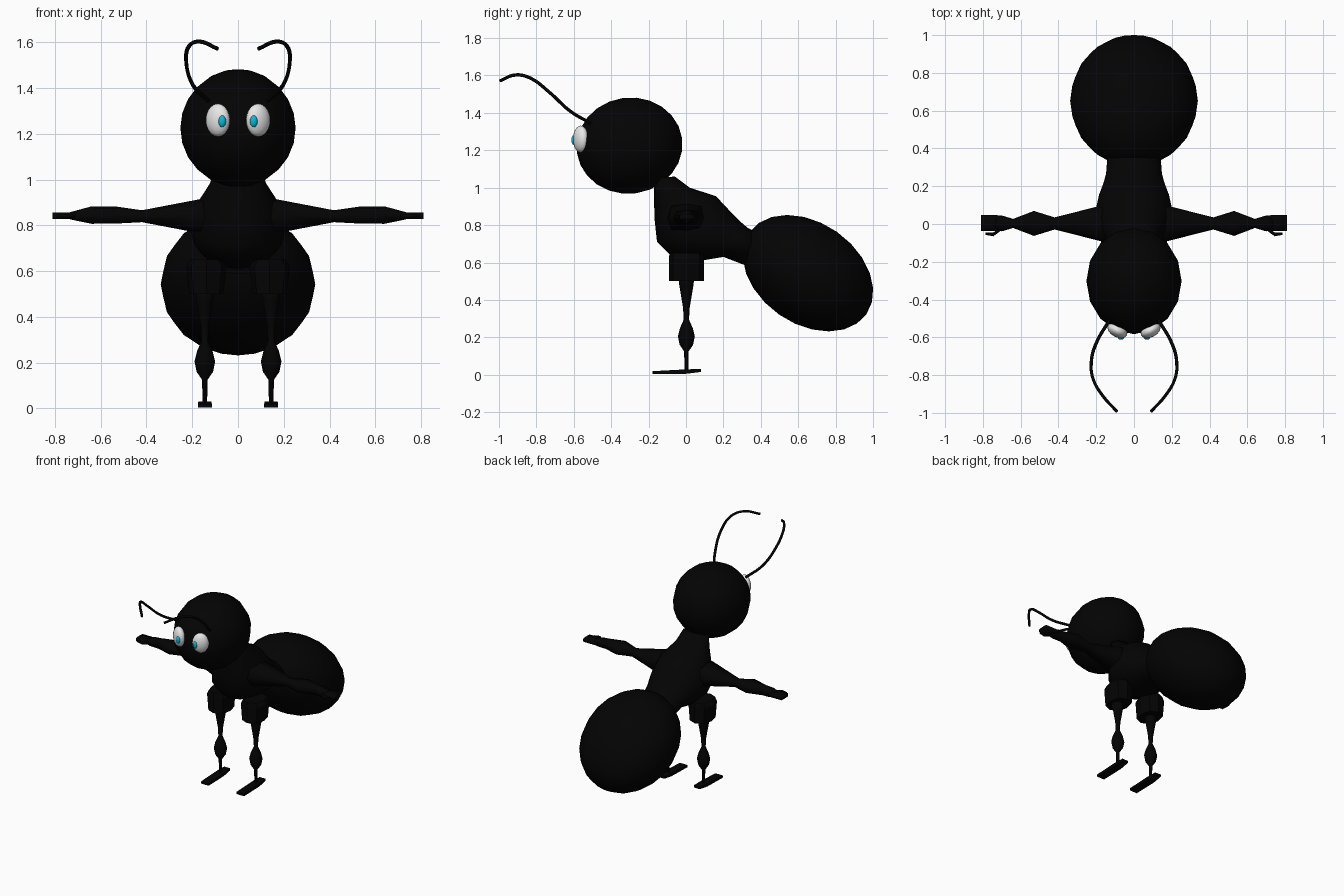
import bpy, bmesh, math
from mathutils import Vector, Matrix

if "Cube" in bpy.data.objects:
    bpy.data.objects.remove(bpy.data.objects["Cube"])


def material(name, rgb):
    m = bpy.data.materials.new(name)
    m.diffuse_color = (*rgb, 1)
    m.use_nodes = True
    m.node_tree.nodes["Principled BSDF"].inputs["Base Color"].default_value = m.diffuse_color
    return m


BLACK = material("black", (0.001, 0.001, 0.001))
WHITE = material("eye white", (0.8, 0.8, 0.8))
CYAN = material("cyan", (0.005, 0.47, 0.68))


def finish(name, bm, mat, smooth=True):
    bmesh.ops.recalc_face_normals(bm, faces=bm.faces)
    me = bpy.data.meshes.new(name)
    bm.to_mesh(me)
    bm.free()
    me.materials.append(mat)
    for p in me.polygons:
        p.use_smooth = smooth
    ob = bpy.data.objects.new(name, me)
    bpy.context.collection.objects.link(ob)
    return ob


def ellipsoid(name, loc, radii, mat, rot=None, seg=16, rings=10):
    bm = bmesh.new()
    bmesh.ops.create_uvsphere(bm, u_segments=seg, v_segments=rings, radius=1)
    m = Matrix.Translation(loc) @ (rot or Matrix()) @ Matrix.Diagonal((*radii, 1))
    bmesh.ops.transform(bm, matrix=m, verts=bm.verts)
    return finish(name, bm, mat)


def loft(name, rings, n, mat, smooth=True, power=1.0, turn=0.0):
    """Skin rings given as (centre, half axis u, half axis v); power < 1 squares them."""
    def f(t):
        return math.copysign(abs(t) ** power, t) if abs(t) > 1e-6 else 0.0
    bm = bmesh.new()
    loops = []
    for c, u, v in rings:
        angles = [2 * math.pi * (i + turn) / n for i in range(n)]
        loops.append([bm.verts.new(Vector(c) + Vector(u) * f(math.cos(a))
                                   + Vector(v) * f(math.sin(a))) for a in angles])
    for a, b in zip(loops, loops[1:]):
        for i in range(n):
            j = (i + 1) % n
            bm.faces.new((a[i], a[j], b[j], b[i]))
    bm.faces.new(loops[0])
    bm.faces.new(loops[-1])
    return finish(name, bm, mat, smooth)


# Head and drooping abdomen
ellipsoid("head", (0, -0.302, 1.225), (0.252, 0.284, 0.257), BLACK,
          Matrix.Rotation(math.radians(8), 4, "X"), rings=12)
ellipsoid("abdomen", (0, 0.652, 0.543), (0.338, 0.270, 0.382), BLACK,
          Matrix.Rotation(math.radians(55), 4, "X"), seg=20, rings=12)

# Thorax: rings fan from the neck round to the waist (front yz, back yz, half width)
thorax = [((-0.17, 1.05), (-0.06, 1.06), 0.10), ((-0.172, 0.97), (0.02, 1.0), 0.122),
          ((-0.168, 0.83), (0.16, 0.955), 0.18), ((-0.155, 0.71), (0.235, 0.875), 0.205),
          ((-0.09, 0.645), (0.265, 0.845), 0.20), ((0.08, 0.61), (0.295, 0.815), 0.17),
          ((0.20, 0.63), (0.33, 0.785), 0.148), ((0.33, 0.58), (0.40, 0.75), 0.14)]
rings = []
for a, b, w in thorax:
    a, b = Vector((0, *a)), Vector((0, *b))
    rings.append(((a + b) / 2, (w, 0, 0), (b - a) / 2))
loft("thorax", rings, 16, BLACK)

# x, z, half depth, half height along an arm
ARM = [(0.11, 0.835, 0.11, 0.09), (0.20, 0.84, 0.088, 0.068), (0.42, 0.84, 0.032, 0.026),
       (0.53, 0.845, 0.066, 0.037), (0.64, 0.845, 0.024, 0.038), (0.70, 0.843, 0.042, 0.024),
       (0.74, 0.842, 0.030, 0.014)]
# z, radius down a leg
SHIN = [(0.52, 0.042), (0.48, 0.038), (0.36, 0.018), (0.295, 0.014), (0.25, 0.034),
        (0.205, 0.045), (0.16, 0.036), (0.125, 0.012), (0.02, 0.010)]
ANTENNA = [(0.13, -0.51, 1.345), (0.195, -0.62, 1.41), (0.226, -0.73, 1.51),
           (0.213, -0.83, 1.585), (0.165, -0.91, 1.603), (0.09, -0.993, 1.572)]

for s, side in ((-1, "right"), (1, "left")):
    # Arm with a flat hand and a thumb
    loft(side + "_arm", [((s * x, 0.003, z), (0, d, 0), (0, 0, h)) for x, z, d, h in ARM],
         8, BLACK, power=0.6)
    loft(side + "_hand", [((s * x, 0.005, 0.842), (0, d, 0), (0, 0, 0.015))
                          for x, d in ((0.69, 0.038), (0.73, 0.042), (0.81, 0.042))],
         8, BLACK, power=0.4)
    loft(side + "_thumb", [((s * x, y, 0.842), (0, r, 0), (0, 0, r))
                           for x, y, r in ((0.71, -0.03, 0.01), (0.745, -0.055, 0.01),
                                           (0.785, -0.052, 0.006))], 6, BLACK)

    # Thigh block, shin with knee bulge and foot
    loft(side + "_thigh", [((s * 0.138, 0.002, z), (rx, 0, 0), (0, ry, 0))
                           for z, rx, ry in ((0.50, 0.074, 0.094), (0.62, 0.088, 0.094),
                                             (0.65, 0.07, 0.09))],
         8, BLACK, smooth=False, power=0.8)
    loft(side + "_shin", [((s * 0.145, 0.002, z), (r, 0, 0), (0, r, 0)) for z, r in SHIN],
         12, BLACK)
    loft(side + "_foot", [((s * 0.145, y, z), (w, 0, 0), (0, 0, h))
                          for y, z, w, h in ((-0.18, 0.011, 0.034, 0.009),
                                             (0.0, 0.017, 0.032, 0.013),
                                             (0.08, 0.023, 0.027, 0.009))],
         4, BLACK, smooth=False, turn=0.5, power=0.3)

    # Eye turned outwards with a pupil
    turn = Matrix.Rotation(math.radians(s * 28), 4, "Z")
    ellipsoid(side + "_eye", (s * 0.088, -0.563, 1.26), (0.057, 0.036, 0.072), WHITE, turn)
    ellipsoid(side + "_pupil", (s * 0.069, -0.600, 1.255), (0.017, 0.013, 0.026), CYAN,
              seg=12, rings=8)

    # Curling antenna
    cu = bpy.data.curves.new(side + "_antenna", "CURVE")
    cu.dimensions = "3D"
    cu.bevel_depth = 0.009
    cu.bevel_resolution = 1
    cu.resolution_u = 5
    cu.use_fill_caps = True
    sp = cu.splines.new("BEZIER")
    sp.bezier_points.add(len(ANTENNA) - 1)
    for bp, (x, y, z) in zip(sp.bezier_points, ANTENNA):
        bp.co = (s * x, y, z)
        bp.handle_left_type = bp.handle_right_type = "AUTO"
    cu.materials.append(BLACK)
    bpy.context.collection.objects.link(bpy.data.objects.new(side + "_antenna", cu))
